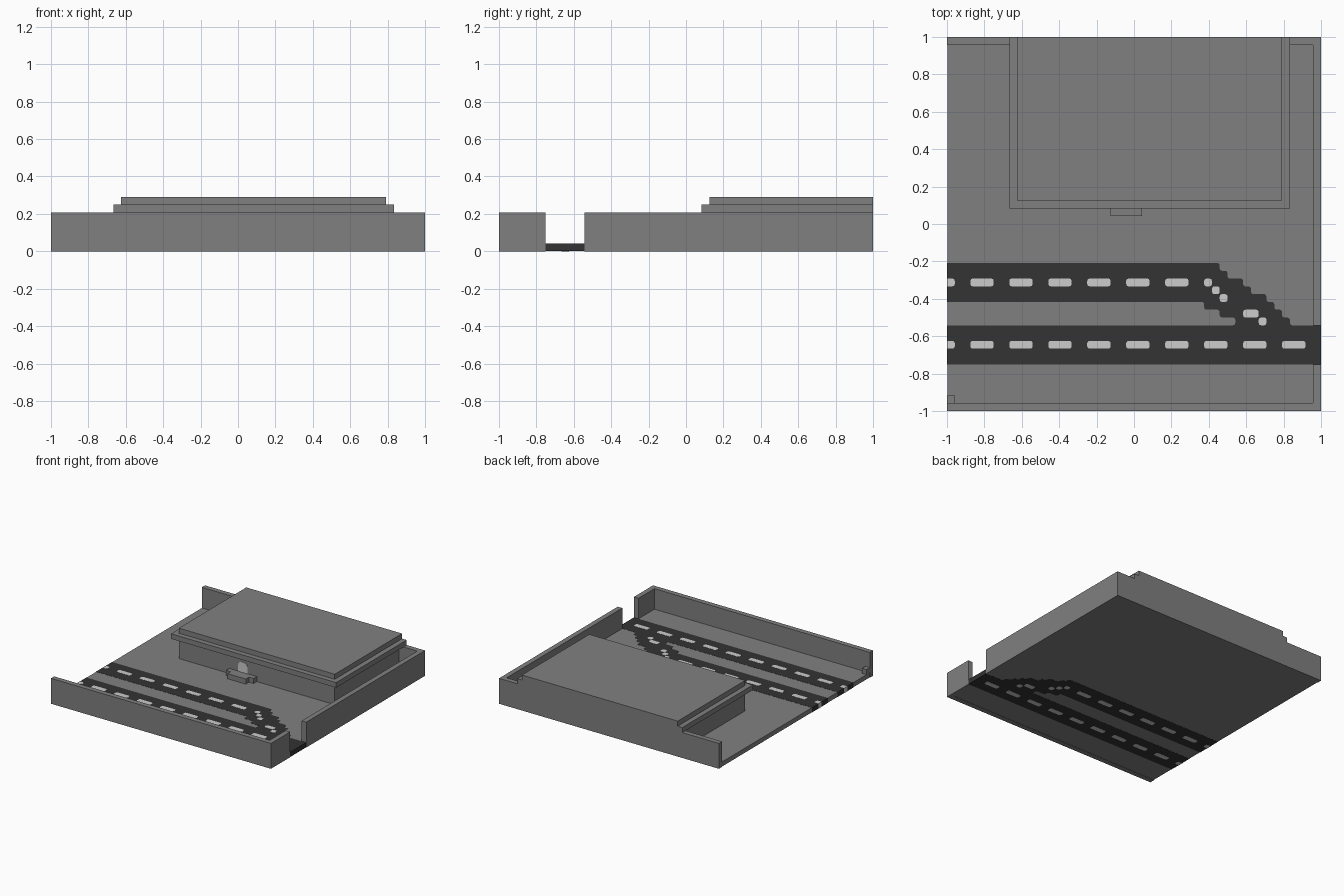
import bpy
import bmesh

U = 1 / 24      # one block of the grid
SKIN = 0.001    # tiny step that keeps inlaid surfaces apart

if "Cube" in bpy.data.objects:
    bpy.data.objects.remove(bpy.data.objects["Cube"], do_unlink=True)


def material(name, value):
    mat = bpy.data.materials.new(name)
    mat.use_nodes = True
    colour = (value, value, value, 1)
    mat.diffuse_color = colour
    bsdf = mat.node_tree.nodes["Principled BSDF"]
    bsdf.inputs["Base Color"].default_value = colour
    bsdf.inputs["Roughness"].default_value = 0.9
    return mat


GREY = material("concrete grey", 0.216)
DARK = material("asphalt", 0.033)
LIGHT = material("pale grey", 0.604)


def finish(name, bm, mat):
    bmesh.ops.recalc_face_normals(bm, faces=bm.faces)
    mesh = bpy.data.meshes.new(name)
    bm.to_mesh(mesh)
    bm.free()
    mesh.materials.append(mat)
    obj = bpy.data.objects.new(name, mesh)
    bpy.context.collection.objects.link(obj)
    return obj


def box(name, x, y, z, mat=GREY):
    """Box from ranges in grid blocks."""
    bm = bmesh.new()
    bmesh.ops.create_cube(bm, size=1)
    for v in bm.verts:
        for i, (lo, hi) in enumerate((x, y, z)):
            v.co[i] = U * (lo if v.co[i] < 0 else hi)
    return finish(name, bm, mat)


def inlay(name, outlines, mat, layer, rounding=0.012):
    """Ground piece from outlines in grid blocks, with rounded inner corners."""
    inset = SKIN * layer
    bm = bmesh.new()
    for pts in outlines:
        bm.faces.new([bm.verts.new((x * U, y * U, inset)) for x, y in pts])
    corners = [v for v in bm.verts if abs(v.co.x) < 0.99]
    if rounding:
        bmesh.ops.bevel(bm, geom=corners, offset=rounding, segments=2,
                        profile=0.5, affect='VERTICES')
    grown = bmesh.ops.extrude_face_region(bm, geom=bm.faces[:])
    for v in grown["geom"]:
        if isinstance(v, bmesh.types.BMVert):
            v.co.z = U - inset
    for v in bm.verts:
        v.co.x = max(-1 + inset, min(1 - inset, v.co.x))
    return finish(name, bm, mat)


def rect(x0, x1, y0, y1):
    return [(x0, y0), (x1, y0), (x1, y1), (x0, y1)]


# Ground slab
inlay("ground", [rect(-24, 24, -24, 24)], GREY, 2, rounding=0)

# Road: a straight lane, joined by a second lane through a stepped diagonal
outline = [(-24, -18), (24, -18), (24, -13)]
for row, x in enumerate((20, 19, 18, 17, 15, 14, 12, 11)):
    outline += [(x, row - 13), (x, row - 12)]
outline += [(-24, -5), (-24, -10), (9, -10), (9, -11), (11, -11),
            (11, -12), (13, -12), (13, -13), (-24, -13)]
inlay("road", [outline], DARK, 1)

# Lane dashes
dashes = [rect(-24, -23, y, y + 1) for y in (-16, -8)]
dashes += [rect(x, x + 3, -16, -15) for x in range(-21, 24, 5)]
dashes += [rect(x, x + 3, -8, -7) for x in range(-21, 7, 5)]
dashes += [rect(9 + i, 10 + i, -8 - i, -7 - i) for i in range(3)]
dashes += [rect(14, 16, -12, -11), rect(16, 17, -13, -12)]
inlay("lane_dashes", dashes, LIGHT, 0)

# Perimeter walls, open on one side and where the road leaves
box("front_wall", (-24, 24), (-24, -23), (0, 5))
box("side_wall_front", (23, 24), (-23, -18), (0, 5))
box("side_wall_back", (23, 24), (-13, 23), (0, 5))
box("back_wall", (-24, 24), (23, 24), (0, 5))
box("corner_post", (-24, -23), (-23, -22), (1, 2))

# Building with overhanging eaves
box("building_walls", (-15, 19), (3, 23), (1, 5))
box("eaves", (-16, 20), (2, 24), (5, 6))
box("roof", (-15, 19), (3, 24), (6, 7))

# Doorstep
box("doorstep_front", (-3, 1), (1, 2), (1, 2))
box("doorstep_back", (-4, 2), (2, 3), (1, 2))

# Door with a rounded top, set on the building front
door = box("door", (-2, 0), (2.93, 3), (1, 4), LIGHT)
bm = bmesh.new()
bm.from_mesh(door.data)
top = [e for e in bm.edges
       if all(v.co.z > 3 * U for v in e.verts)
       and abs(e.verts[0].co.x - e.verts[1].co.x) < SKIN]
bmesh.ops.bevel(bm, geom=top, offset=0.03, segments=4, profile=0.5, affect='EDGES')
bm.to_mesh(door.data)
bm.free()
